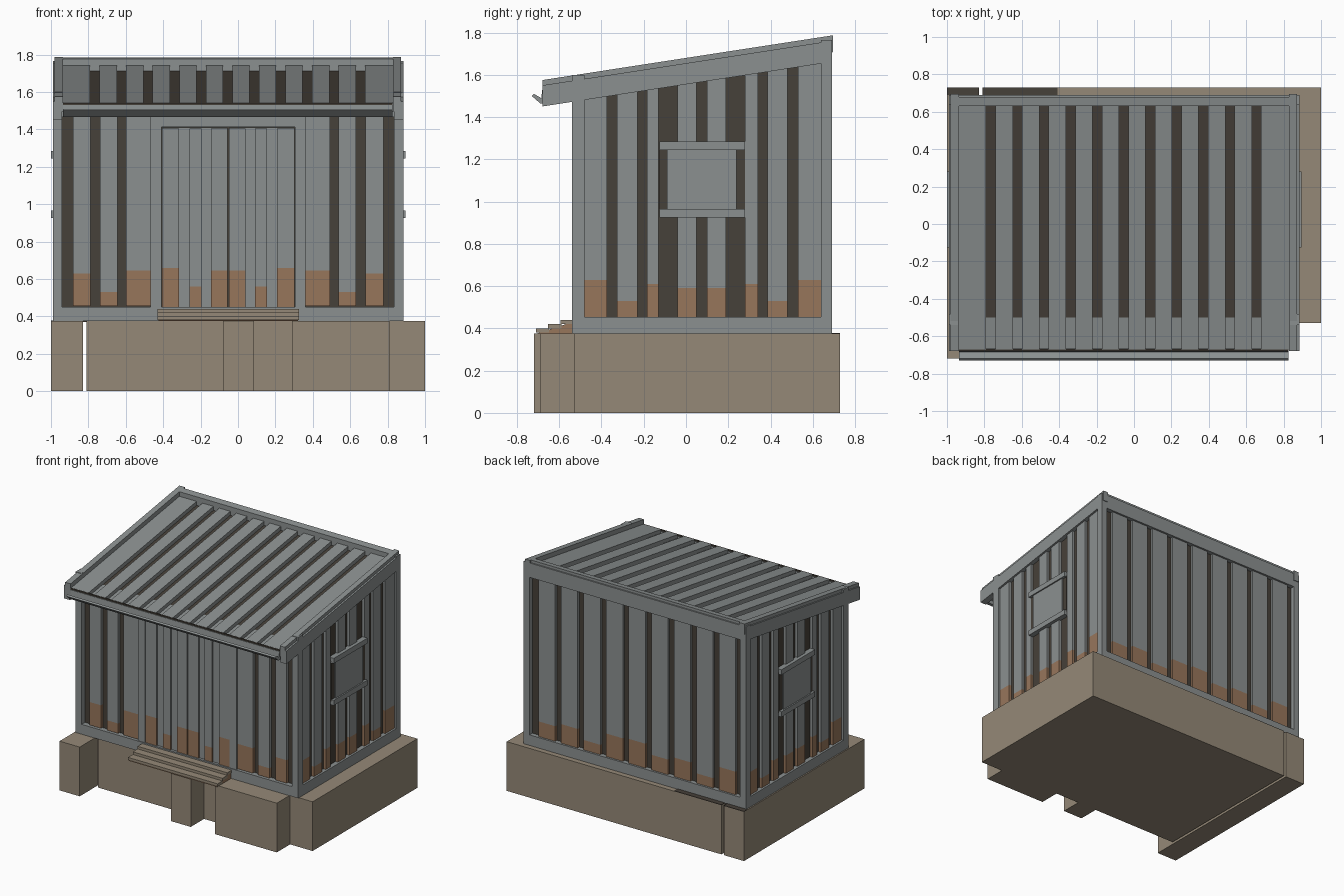
import bpy

if "Cube" in bpy.data.objects:
    bpy.data.objects.remove(bpy.data.objects["Cube"])


def material(name, rgb):
    m = bpy.data.materials.new(name)
    m.use_nodes = True
    m.diffuse_color = (*rgb, 1)
    m.node_tree.nodes["Principled BSDF"].inputs["Base Color"].default_value = (*rgb, 1)
    return m


GREY = material("painted grey", (0.26, 0.28, 0.28))
RUST = material("rust brown", (0.31, 0.18, 0.105))
TAN = material("foundation tan", (0.30, 0.25, 0.185))
DARK = material("dark recess", (0.062, 0.052, 0.041))

SLOPE = 0.154
LEFT, RIGHT = -0.99, 0.885
MID = (LEFT + RIGHT) / 2
FRONT, BACK = -0.54, 0.69
SILL = 0.455


def build(name, verts, faces, mat):
    mesh = bpy.data.meshes.new(name)
    mesh.from_pydata(verts, [], faces)
    mesh.materials.append(mat)
    ob = bpy.data.objects.new(name, mesh)
    bpy.context.collection.objects.link(ob)
    return ob


def box(name, mat, x, y, z, low=0, high=0):
    """Box from ranges; low / high tilt the bottom / top along y."""
    x, y = sorted(x), sorted(y)
    verts = [(a, b, c + b * t) for c, t in zip(z, (low, high)) for b in y for a in x]
    faces = [(0, 2, 3, 1), (4, 5, 7, 6), (0, 1, 5, 4), (2, 6, 7, 3), (0, 4, 6, 2), (1, 3, 7, 5)]
    return build(name, verts, faces, mat)


def tilted(name, mat, x, y, z):
    return box(name, mat, x, y, z, SLOPE, SLOPE)


def prism(name, mat, x, profile):
    """Extrude a y-z profile along x."""
    n = len(profile)
    verts = [(a, *p) for a in x for p in profile]
    faces = [tuple(range(n))[::-1], tuple(range(n, 2 * n))]
    faces += [(i, (i + 1) % n, (i + 1) % n + n, i + n) for i in range(n)]
    return build(name, verts, faces, mat)


def plank(name, x, y, z, rust, slope=0):
    """Wall board with a rusted lower end."""
    box(name + "_rusted_end", RUST, x, y, (z[0], rust))
    box(name, GREY, x, y, (rust, z[1]), 0, slope)


# Foundation blocks
box("foundation_main", TAN, (-0.81, 1), (-0.53, 0.73), (0, 0.375))
box("foundation_left_strip", TAN, (-1, -0.83), (-0.72, 0.73), (0, 0.375))
box("foundation_middle_pier", TAN, (-0.08, 0.085), (-0.69, -0.53), (0, 0.375))
box("foundation_right_pier", TAN, (0.29, 0.81), (-0.69, -0.53), (0, 0.375))
for x in ((-1, -0.83), (-0.81, -0.41)):
    box("foundation_back_recess", DARK, x, (BACK, 0.73), (0.374, 0.378))

# Entry ramp with three overlapping treads
prism("entry_ramp", RUST, (-0.425, 0.32), [(-0.71, 0.375), (-0.53, 0.375), (-0.53, 0.432)])
for i in range(3):
    y, z = -0.71 + i * 0.058, 0.38 + i * 0.02
    box("entry_tread", TAN, (-0.43, 0.325), (y, y + 0.062), (z, z + 0.02))

# Frame: posts, sills and top beams
for x in ((LEFT, LEFT + 0.05), (RIGHT - 0.05, RIGHT)):
    box("front_post", GREY, x, (FRONT, -0.48), (0.375, 1.6))
    box("back_post", GREY, x, (0.64, BACK), (0.375, 1.74))
    box("side_sill", GREY, x, (FRONT, BACK), (0.375, SILL))
    tilted("side_beam", GREY, x, (-0.68, BACK), (1.555, 1.655))
box("front_sill", GREY, (LEFT, RIGHT), (FRONT, -0.48), (0.375, SILL - 0.005))
box("front_beam", GREY, (LEFT, RIGHT), (FRONT, -0.48), (1.465, 1.53))
box("back_sill", GREY, (LEFT, RIGHT), (0.64, BACK), (0.375, SILL))
box("back_beam", GREY, (LEFT, RIGHT), (0.64, BACK), (1.655, 1.765))

# Dark panel behind the boards
box("inner_shell", DARK, (LEFT + 0.035, RIGHT - 0.035), (-0.5, 0.655), (0.37, 1.6), 0, SLOPE)

# Front wall boards, mirrored about the door centre
for side in (-1, 1):
    for near, far, rust in ((0.415, 0.545, 0.645), (0.59, 0.685, 0.53), (0.735, 0.83, 0.63)):
        x = (-0.053 + side * near, -0.053 + side * far)
        plank("front_plank", x, (-0.525, -0.495), (SILL, 1.48), rust)
    box("door_jamb", GREY, (-0.053 + side * 0.357, -0.053 + side * 0.415), (-0.535, -0.49), (0.44, 1.48))

    # Door leaf of raised and recessed boards
    box("door_leaf", GREY, (-0.053 + side * 0.004, -0.053 + side * 0.354), (-0.52, -0.49), (0.44, 1.41))
    for near, far, rust in ((0.004, 0.092, 0.645), (0.143, 0.207, 0.56), (0.262, 0.354, 0.66)):
        x = (-0.053 + side * near, -0.053 + side * far)
        plank("door_board", x, (-0.53, -0.515), (0.44, 1.405), rust)
box("door_header", GREY, (-0.41, 0.305), (-0.535, -0.49), (1.412, 1.48))

# Side walls, mirrored: boards and shuttered window
side_boards = [(-0.48, -0.375, 0.63), (-0.327, -0.23, 0.53), (-0.185, -0.13, 0.61),
               (-0.04, 0.05, 0.59), (0.10, 0.19, 0.59), (0.28, 0.34, 0.61),
               (0.385, 0.48, 0.53), (0.53, 0.64, 0.63)]
for side in (-1, 1):
    half = (RIGHT - LEFT) / 2

    def depth(inner, outer):
        return (MID + side * (half - inner), MID + side * (half - outer))

    for a, b, rust in side_boards:
        plank("side_plank", depth(0.04, 0.015), (a, b), (SILL, 1.58), rust, SLOPE)
    box("window_recess", DARK, depth(0.04, 0.01), (-0.125, 0.28), (0.95, 1.26))
    box("window_shutter", GREY, depth(0.03, 0.0), (-0.09, 0.24), (0.95, 1.26))
    for z in (0.925, 1.245):
        box("window_rail", GREY, depth(0.03, -0.01), (-0.125, 0.28), (z, z + 0.04))

# Back wall boards
rust_levels = (0.63, 0.53, 0.6, 0.57, 0.64)
for i in range(9):
    x = -0.89 + i * 0.19
    plank("back_plank", (x, x + 0.14), (0.65, 0.675), (SILL, 1.68), rust_levels[i % 5])

# Roof: dark deck, boards, eave and rims
tilted("roof_deck", DARK, (-0.94, 0.835), (-0.5, 0.64), (1.585, 1.615))
tilted("eave_board", GREY, (-0.935, 0.83), (-0.67, -0.5), (1.595, 1.617))
edges = [-0.935] + [-0.765 + i * 0.142 + s * 0.025 for i in range(11) for s in (-1, 1)] + [0.83]
for a, b in zip(edges[::2], edges[1::2]):
    tilted("roof_plank", GREY, (a, b), (-0.67, 0.635), (1.612, 1.645))
for x in ((-0.98, -0.935), (0.83, 0.872)):
    tilted("roof_side_rim", GREY, x, (-0.68, 0.695), (1.6, 1.68))
tilted("roof_back_rim", GREY, (-0.935, 0.83), (0.63, 0.68), (1.57, 1.68))

# Gutter trough along the eave
prism("gutter", GREY, (-0.935, 0.825),
      [(-0.72, 1.51), (-0.73, 1.5), (-0.69, 1.465), (-0.665, 1.465), (-0.665, 1.53), (-0.68, 1.53), (-0.685, 1.49)])
box("gutter_shadow", DARK, (-0.935, 0.825), (-0.678, -0.668), (1.531, 1.541))
